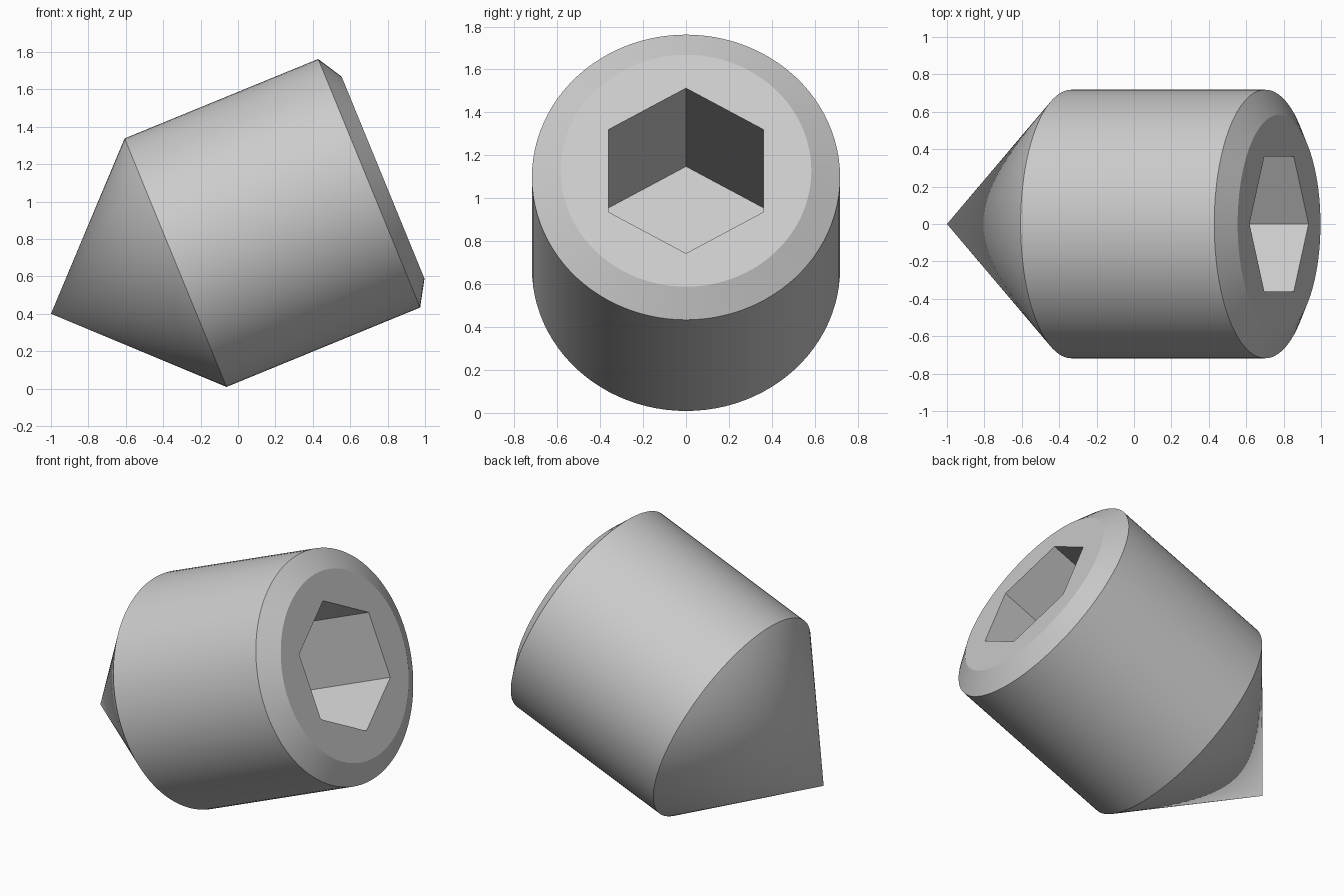
import bpy
import bmesh
from math import radians, pi, cos, sin
from mathutils import Matrix

cube = bpy.data.objects.get("Cube")
if cube:
    bpy.data.objects.remove(cube, do_unlink=True)

SEGMENTS = 96
RADIUS, FACE_RADIUS = 0.718, 0.584
CONE, SHOULDER, LENGTH = 0.72, 1.839, 1.919   # distances from the tip
HEX_RADIUS, HEX_DEPTH = 0.416, 0.962
TILT = radians(90 - 22.3)

steel = bpy.data.materials.new("light grey steel")
steel.use_nodes = True
GREY = (0.6, 0.6, 0.6, 1)
steel.diffuse_color = GREY
steel.node_tree.nodes["Principled BSDF"].inputs["Base Color"].default_value = GREY


def lathe(name, profile, sides):
    """Solid of revolution about z; a zero radius makes a tip, other ends are capped."""
    bm = bmesh.new()
    rings = []
    for r, z in profile:
        count = sides if r else 1
        rings.append([bm.verts.new((r * cos(2 * pi * i / sides),
                                    r * sin(2 * pi * i / sides), z))
                      for i in range(count)])
    for low, high in zip(rings, rings[1:]):
        for i in range(sides):
            j = (i + 1) % sides
            if len(low) == 1:
                bm.faces.new((low[0], high[j], high[i]))
            else:
                bm.faces.new((low[i], low[j], high[j], high[i]))
    for ring in (rings[0], rings[-1]):
        if len(ring) > 1:
            bm.faces.new(ring)
    bmesh.ops.recalc_face_normals(bm, faces=bm.faces)
    mesh = bpy.data.meshes.new(name)
    bm.to_mesh(mesh)
    bm.free()
    mesh.materials.append(steel)
    obj = bpy.data.objects.new(name, mesh)
    bpy.context.collection.objects.link(obj)
    obj.matrix_world = (Matrix.Translation((-1, 0, 0.4))
                        @ Matrix.Rotation(TILT, 4, 'Y'))
    return obj


# Body: cone point, cylinder and chamfered end
body = lathe("set_screw_body", [(0, 0), (RADIUS, CONE), (RADIUS, SHOULDER),
                                (FACE_RADIUS, LENGTH)], SEGMENTS)

# Hexagonal socket cut into the end face
cutter = lathe("hex_socket_cutter", [(HEX_RADIUS, LENGTH - HEX_DEPTH),
                                     (HEX_RADIUS, LENGTH + 0.2)], 6)
cut = body.modifiers.new("hex socket", 'BOOLEAN')
cut.operation = 'DIFFERENCE'
cut.solver = 'EXACT'
cut.object = cutter

bpy.context.view_layer.update()
bpy.ops.object.select_all(action='DESELECT')
body.select_set(True)
bpy.context.view_layer.objects.active = body
bpy.ops.object.modifier_apply(modifier=cut.name)
bpy.data.objects.remove(cutter, do_unlink=True)

bpy.ops.object.shade_smooth_by_angle(angle=radians(25))
